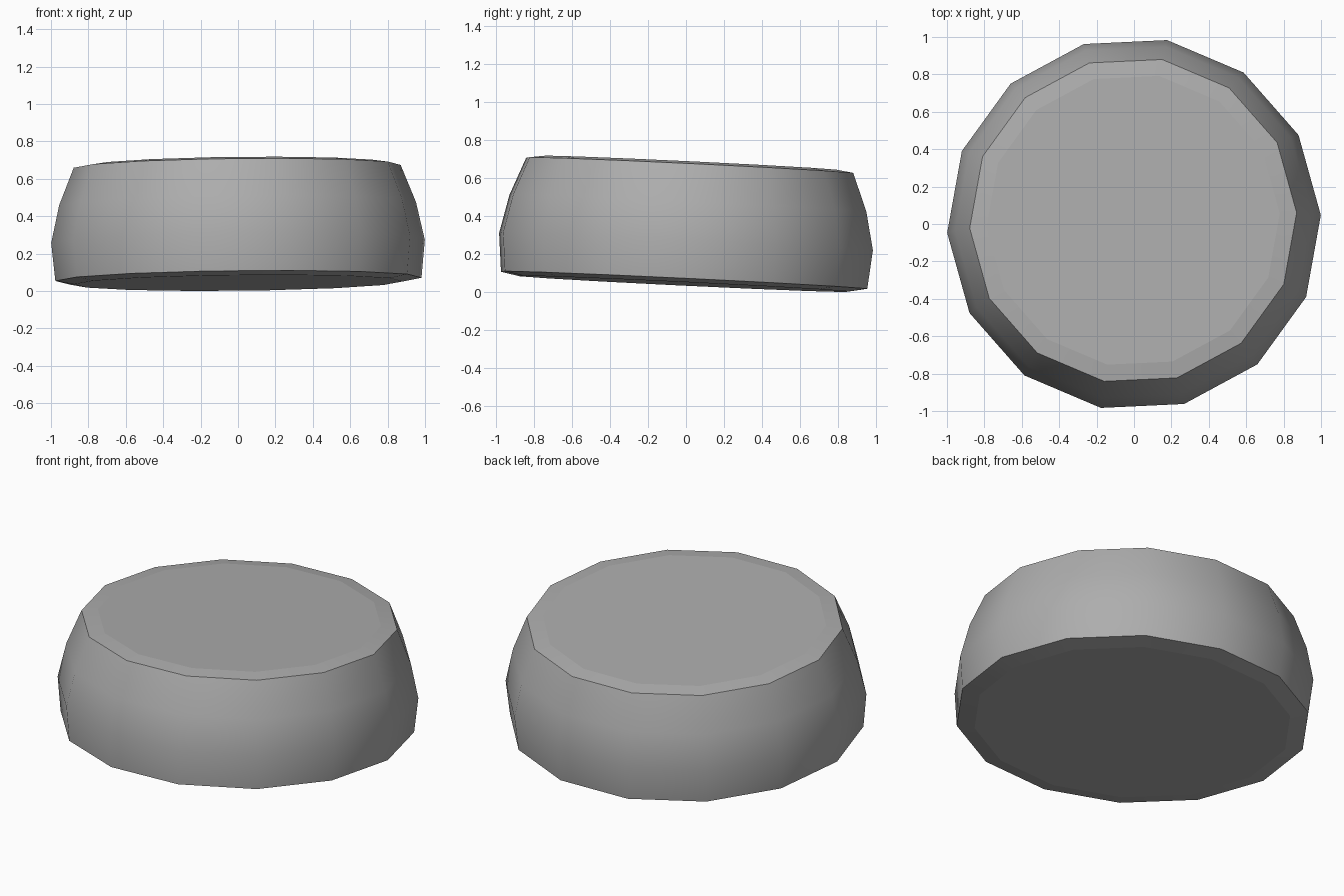
import bpy, bmesh, math
from mathutils import Vector, Matrix

if "Cube" in bpy.data.objects:
    bpy.data.objects.remove(bpy.data.objects["Cube"])

SIDES = 14
PHASE = math.radians(2.7)
# Lathe profile: radius, height relative to the widest ring
PROFILE = [(0.88, -0.222), (0.98, -0.203), (1.0, 0.0), (0.955, 0.202),
           (0.875, 0.402), (0.785, 0.415)]

# Low-poly drum body with shallow chamfered caps
bm = bmesh.new()
rings = []
for r, z in PROFILE:
    rings.append([bm.verts.new((r * math.cos(PHASE + i * math.tau / SIDES),
                                r * math.sin(PHASE + i * math.tau / SIDES), z))
                  for i in range(SIDES)])
for a, b in zip(rings, rings[1:]):
    for i in range(SIDES):
        j = (i + 1) % SIDES
        bm.faces.new((a[i], a[j], b[j], b[i]))
bm.faces.new(rings[0][::-1])
bm.faces.new(rings[-1])

# Slight lean towards the back
lean = Vector((0, 0, 1)).rotation_difference(Vector((-0.011, 0.048, 1))).to_matrix().to_4x4()
bm.transform(lean)
low = min(v.co.z for v in bm.verts)
bm.transform(Matrix.Translation((0, 0, -low)))

mesh = bpy.data.meshes.new("rounded_drum")
bm.to_mesh(mesh)
bm.free()
obj = bpy.data.objects.new("rounded_drum", mesh)
bpy.context.collection.objects.link(obj)

# Dark grey material
mat = bpy.data.materials.new("dark_grey")
mat.diffuse_color = (0.42, 0.42, 0.42, 1)
mat.use_nodes = True
mat.node_tree.nodes["Principled BSDF"].inputs["Base Color"].default_value = mat.diffuse_color
mesh.materials.append(mat)

# Smooth sides, sharp rims, flat caps
bpy.context.view_layer.objects.active = obj
obj.select_set(True)
bpy.ops.object.shade_smooth_by_angle(angle=math.radians(35))
for p in obj.data.polygons:
    if len(p.vertices) == SIDES:
        p.use_smooth = False
